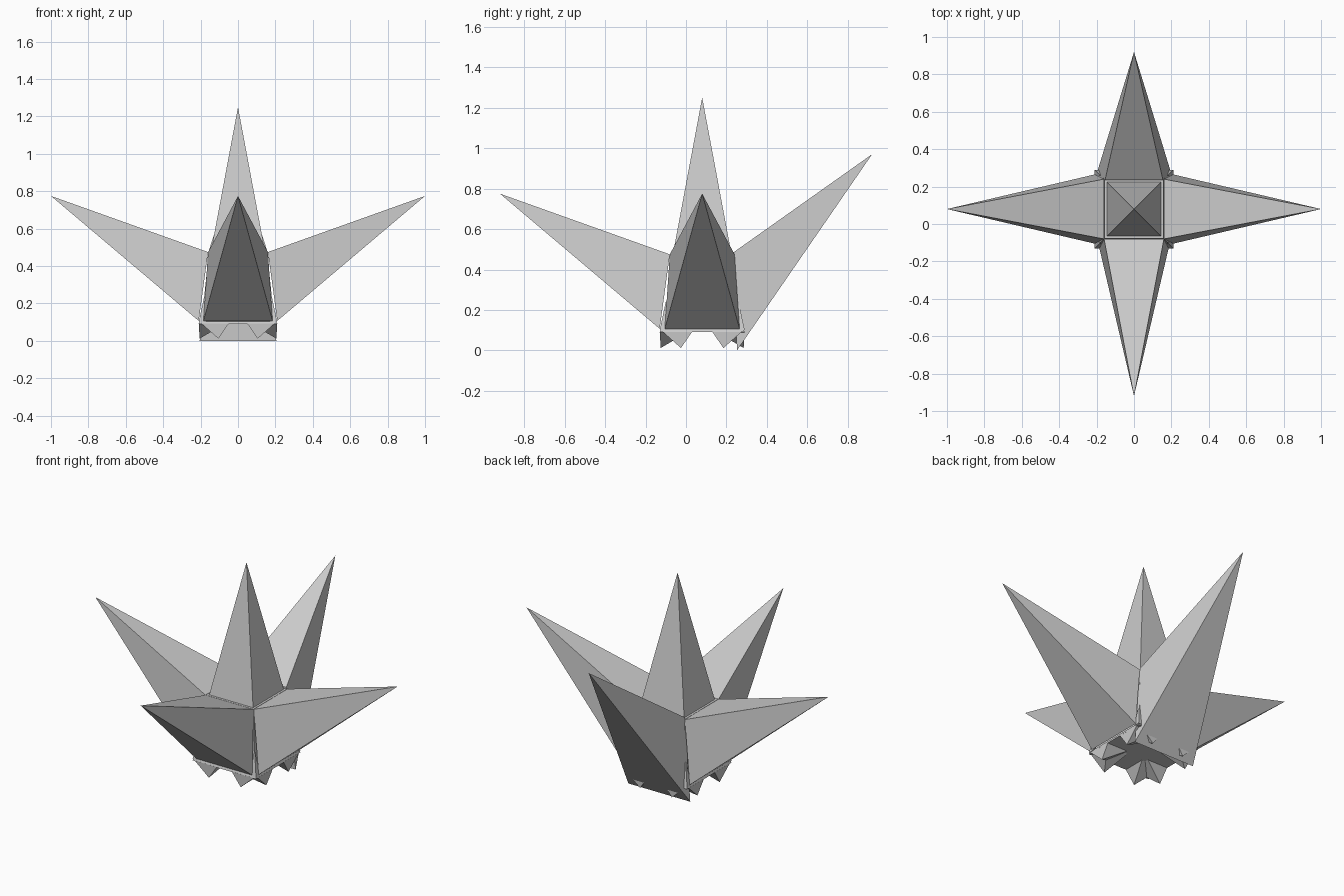
import bpy, bmesh
from mathutils import Matrix
from math import pi

if "Cube" in bpy.data.objects:
    bpy.data.objects.remove(bpy.data.objects["Cube"])

CY = 0.08  # centre of the cluster in y

def hull(name, pts, turn=0):
    """Flat-faced convex solid around points, turned about the cluster axis."""
    bm = bmesh.new()
    for p in pts:
        bm.verts.new(p)
    bmesh.ops.convex_hull(bm, input=bm.verts)
    bmesh.ops.dissolve_limit(bm, angle_limit=0.01, verts=bm.verts, edges=bm.edges)
    bmesh.ops.recalc_face_normals(bm, faces=bm.faces)
    bm.transform(Matrix.Translation((0, CY, 0)) @ Matrix.Rotation(turn, 4, 'Z'))
    me = bpy.data.meshes.new(name)
    bm.to_mesh(me)
    bm.free()
    ob = bpy.data.objects.new(name, me)
    bpy.context.collection.objects.link(ob)
    return ob

def square(h, z):
    return [(x, y, z) for x in (-h, h) for y in (-h, h)]

def side_spike(name, turn, apex, top, bottom):
    """Four-sided spike toward -y; top and bottom are (half width, distance, z)."""
    pts = [(0, -apex[0], apex[1])]
    for w, d, z in (top, bottom):
        pts += [(-w, -d, z), (w, -d, z)]
    hull(name, pts, turn)

# core, base plate and upright spike
hull("core", square(0.158, 0.475) + square(0.187, 0.09))
hull("base_plate", square(0.21, 0.09) + square(0.205, 0.105))
hull("top_spike", square(0.145, 0.475) + [(0, 0, 1.25)])

# three matching side spikes and the lower, steeper back spike
for name, turn in (("front_spike", 0), ("right_spike", pi / 2), ("left_spike", -pi / 2)):
    side_spike(name, turn, (1.0, 0.775), (0.16, 0.16, 0.475), (0.185, 0.21, 0.107))
side_spike("back_spike", pi, (0.84, 0.97), (0.155, 0.155, 0.485), (0.205, 0.172, 0.0))

# corner shards and two downward teeth on each side
for i in range(4):
    t = i * pi / 2
    hull("corner_shard", [(0.178, -0.178, 0.25), (0.21, -0.21, 0.10),
                          (0.17, -0.21, 0.10), (0.21, -0.17, 0.10)], t)
    for s in (-1, 1):
        hull("tooth", [(s * 0.195, -0.21, 0.092), (s * 0.05, -0.21, 0.092),
                       (s * 0.195, -0.07, 0.092), (s * 0.05, -0.07, 0.092),
                       (s * 0.105, -0.205, 0.012)], t)
